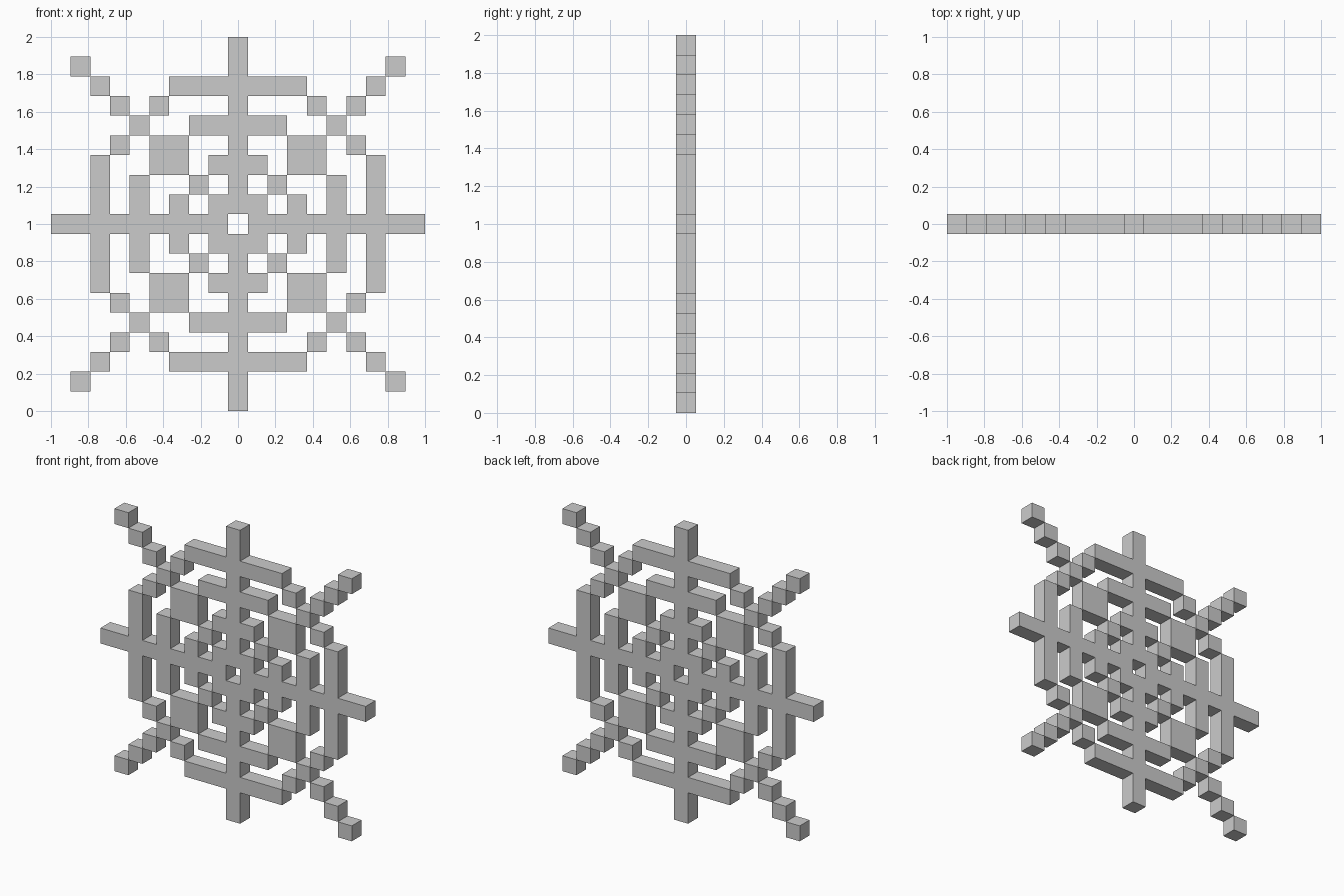
import bpy, bmesh

if "Cube" in bpy.data.objects:
    bpy.data.objects.remove(bpy.data.objects["Cube"])

C = 2 / 19            # one cell of the 19 x 19 pattern
MID = 1.0             # height of the centre cell


def panel(name, cells):
    """Flat sheet of grid cells, welded and extruded one cell deep."""
    bm = bmesh.new()
    for i, k in sorted(cells):
        corners = [(i - .5, k - .5), (i + .5, k - .5), (i + .5, k + .5), (i - .5, k + .5)]
        bm.faces.new([bm.verts.new((x * C, -C / 2, MID + z * C)) for x, z in corners])
    bmesh.ops.remove_doubles(bm, verts=bm.verts[:], dist=C * 0.01)
    ext = bmesh.ops.extrude_face_region(bm, geom=bm.faces[:], use_keep_orig=True)
    top = [g for g in ext["geom"] if isinstance(g, bmesh.types.BMVert)]
    bmesh.ops.translate(bm, verts=top, vec=(0, C, 0))
    bmesh.ops.recalc_face_normals(bm, faces=bm.faces[:])
    mesh = bpy.data.meshes.new(name)
    bm.to_mesh(mesh)
    bm.free()
    obj = bpy.data.objects.new(name, mesh)
    bpy.context.collection.objects.link(obj)
    return obj


def mirrored(cells):
    """Repeat cells across both axes and the diagonal."""
    return {(sx * a, sz * b) for i, k in cells for a, b in ((i, k), (k, i))
            for sx in (1, -1) for sz in (1, -1)}


# Four arms around an open centre, with their crossbars
arm = [(i, 0) for i in range(1, 10)] + [(1, 1)]
for pos, half_length in ((3, 1), (5, 2), (7, 3)):
    arm += [(pos, k) for k in range(1, half_length + 1)]
panel("arms_and_crossbars", mirrored(arm))

# Square plates between the arms
for sx in (1, -1):
    for sz in (1, -1):
        panel("square_plate", {(sx * i, sz * k) for i in (3, 4) for k in (3, 4)})

# Small cubes: diagonal branches, their side twigs and the inner studs
for name, cells in (("inner_stud", [(2, 2)]),
                    ("diagonal_branch_cube", [(n, n) for n in range(5, 9)]),
                    ("side_twig_cube", [(6, 4)])):
    for cell in sorted(mirrored(cells)):
        panel(name, {cell})
